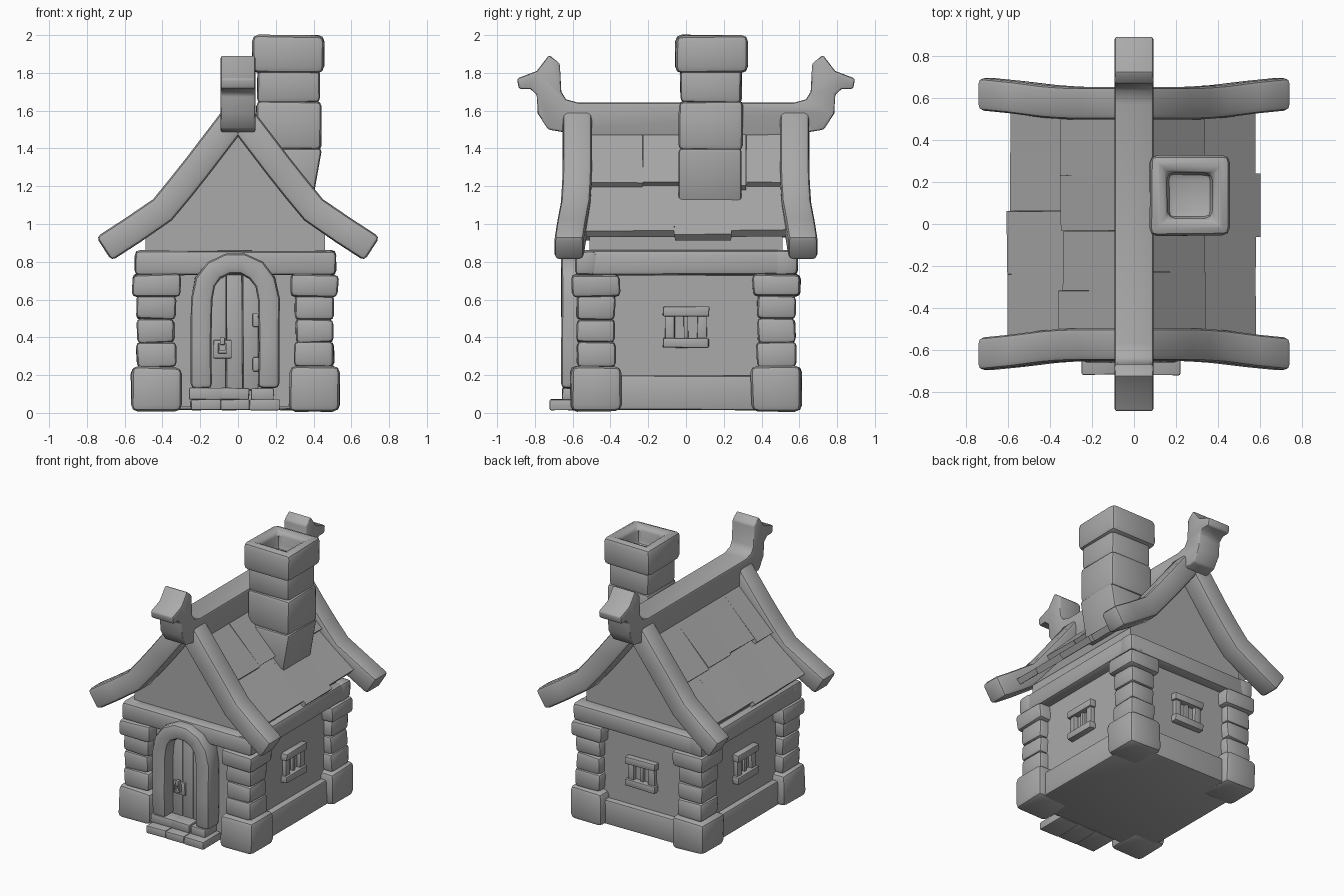
import bpy, bmesh, math, random
from mathutils import Vector, Matrix

if "Cube" in bpy.data.objects:
    bpy.data.objects.remove(bpy.data.objects["Cube"])

random.seed(4)
mat = bpy.data.materials.new("stone grey")
mat.diffuse_color = (0.4, 0.4, 0.4, 1)
mat.use_nodes = True
mat.node_tree.nodes["Principled BSDF"].inputs["Base Color"].default_value = mat.diffuse_color
CX = -0.015  # house body sits slightly left of the ridge


def finish(bm, name, bevel=0.02, jitter=0.0, seg=2):
    """Roughen, round the sharp edges and make an object."""
    for v in bm.verts:
        v.co += Vector([random.uniform(-jitter, jitter) for _ in range(3)])
    bmesh.ops.recalc_face_normals(bm, faces=bm.faces)
    if bevel:
        sharp = [e for e in bm.edges if e.is_manifold and abs(e.calc_face_angle()) > 0.75]
        bmesh.ops.bevel(bm, geom=sharp, offset=bevel, segments=seg, profile=0.5,
                        affect='EDGES', clamp_overlap=True)
    me = bpy.data.meshes.new(name)
    bm.to_mesh(me)
    bm.free()
    me.materials.append(mat)
    ob = bpy.data.objects.new(name, me)
    bpy.context.collection.objects.link(ob)
    bpy.ops.object.select_all(action='DESELECT')
    ob.select_set(True)
    bpy.context.view_layer.objects.active = ob
    bpy.ops.object.shade_smooth_by_angle(angle=math.radians(40))
    return ob


def box(name, x, y, z, bevel=0.02, jitter=0.004, rot=None):
    """Box from (min, max) ranges, optionally moved by a matrix."""
    bm = bmesh.new()
    bmesh.ops.create_cube(bm, size=1)
    for v in bm.verts:
        v.co = Vector([r[0] + (c + 0.5) * (r[1] - r[0]) for c, r in zip(v.co, (x, y, z))])
    if rot:
        bm.transform(rot)
    return finish(bm, name, bevel, jitter)


def prism(name, pts, axis, a, b, bevel=0.0, jitter=0.0):
    """Extrude a 2D profile (u, z) along x or y from a to b."""
    bm = bmesh.new()
    def place(u, z, d):
        return (d, u, z) if axis == 'x' else (u, d, z)
    f = bm.faces.new([bm.verts.new(place(u, z, a)) for u, z in pts])
    ext = bmesh.ops.extrude_face_region(bm, geom=[f])
    shift = Vector(place(0, 0, b - a))
    for v in ext['geom']:
        if isinstance(v, bmesh.types.BMVert):
            v.co += shift
    return finish(bm, name, bevel, jitter)


def sweep(name, path, width, depth, bevel, jitter=0.0):
    """Rectangular bar along an (x, y, z) path lying mainly in the xz plane."""
    bm = bmesh.new()
    P = [Vector(p) for p in path]
    rings = []
    for i, p in enumerate(P):
        t = P[min(i + 1, len(P) - 1)] - P[max(i - 1, 0)]
        n = Vector((-t.z, 0, t.x)).normalized() * width / 2
        d = Vector((0, depth / 2, 0))
        rings.append([bm.verts.new(p + q) for q in (n + d, n - d, -n - d, -n + d)])
    for r, s in zip(rings, rings[1:]):
        for k in range(4):
            bm.faces.new((r[k], r[(k + 1) % 4], s[(k + 1) % 4], s[k]))
    bm.faces.new(rings[0])
    bm.faces.new(rings[-1])
    return finish(bm, name, bevel, jitter)


# walls, plinth and top beams
box("walls", (-0.47, 0.44), (-0.52, 0.52), (0.03, 0.84), 0, 0)
box("plinth", (-0.515, 0.485), (-0.51, 0.56), (0.015, 0.2), 0.015)
for s in (-1, 1):
    box("cross_beam", (-0.545, 0.52), (s * 0.53 - 0.06, s * 0.53 + 0.06), (0.73, 0.86), 0.025)
    xc = CX + s * 0.47
    box("side_beam", (xc - 0.06, xc + 0.06), (-0.58, 0.59), (0.73, 0.86), 0.025)

# corner pillars of stacked stones: (half width, bottom, top)
stones = [(0.133, 0.01, 0.245), (0.104, 0.24, 0.375), (0.1, 0.37, 0.5),
          (0.103, 0.495, 0.625), (0.127, 0.615, 0.735)]
for sx in (-1, 1):
    for sy in (-1, 1):
        px, py = CX + sx * 0.418, sy * 0.478
        for h, a, b in stones:
            box("pillar_stone", (px - h, px + h), (py - h, py + h), (a, b),
                0.035 if h > 0.13 else 0.025, 0.006)

# gable body under the roof
half = [(0.475, 0.8), (0.475, 0.95), (0.40, 1.02), (0.21, 1.25), (0.0, 1.5)]
prism("gable", [(x + CX * (z < 1), z) for x, z in half]
      + [(-x + CX * (z < 1), z) for x, z in half[-2::-1]], 'y', -0.51, 0.51)

# roof planks in two overlapping rows per side
rows = [((0.03, 1.53), (0.35, 1.205)), ((0.26, 1.25), (0.595, 0.95))]
cuts = [[-0.56, -0.23, 0.03, 0.32, 0.56], [-0.56, -0.34, -0.06, 0.24, 0.56]]
for s in (-1, 1):
    for (top, low), ys in zip(rows, cuts):
        for a, b in zip(ys, ys[1:]):
            p, q = Vector(top), Vector(low)
            d = (q - p).normalized()
            q = q + d * random.uniform(-0.025, 0.015)
            n = Vector((d.y, -d.x)) * 0.045
            lift = -n * random.uniform(0, 0.15)
            pts = [p, q + lift, q + n + lift, p + n]
            prism("roof_plank", [(s * v.x, v.y) for v in pts], 'y', a * s, b * s, 0, 0.003)

# curved bargeboards on both gables
for sy in (-1, 1):
    for sx in (-1, 1):
        path = [(0.71, 0.62, 0.868), (0.56, 0.605, 0.965), (0.40, 0.585, 1.075),
                (0.305, 0.578, 1.19), (0.21, 0.575, 1.31), (0.0, 0.575, 1.585)]
        sweep("bargeboard", [(sx * x, sy * y, z) for x, y, z in path], 0.15, 0.155, 0.025)

# ridge beam with carved animal heads at both ends
head = [(0.57, 1.642), (0.635, 1.66), (0.66, 1.70), (0.668, 1.85), (0.725, 1.895),
        (0.79, 1.81), (0.895, 1.77), (0.885, 1.715), (0.825, 1.715), (0.79, 1.685),
        (0.785, 1.585), (0.73, 1.50), (0.66, 1.488), (0.57, 1.468)]
prism("ridge_beam", head + [(-y, z) for y, z in head[::-1]], 'x', -0.092, 0.092, 0.012)

# chimney: tapered foot, two stones and a hollow cap
prism("chimney_foot", [(0.11, 1.09), (0.39, 1.09), (0.445, 1.40), (0.105, 1.40)],
      'y', -0.04, 0.295, 0.02)
box("chimney_stone", (0.095, 0.44), (-0.038, 0.303), (1.39, 1.65), 0.028, 0.005)
box("chimney_stone", (0.105, 0.435), (-0.03, 0.293), (1.64, 1.82), 0.025, 0.005)
bm = bmesh.new()
bmesh.ops.create_cube(bm, size=1)
for v in bm.verts:
    v.co = Vector((0.265 + v.co.x * 0.38, 0.135 + v.co.y * 0.38, 1.9 + v.co.z * 0.2))
top = [f for f in bm.faces if f.normal.z > 0.9]
bmesh.ops.inset_region(bm, faces=top, thickness=0.115)
hole = bmesh.ops.extrude_face_region(bm, geom=top)
bmesh.ops.delete(bm, geom=top, context='FACES')
for v in hole['geom']:
    if isinstance(v, bmesh.types.BMVert):
        v.co.z -= 0.14
finish(bm, "chimney_cap", 0.035, 0.004)

# door: planks, arch, hinges and handle
for i in range(3):
    a = -0.145 + i * 0.085
    box("door_plank", (a, a + 0.083), (-0.56, -0.5), (0.12, 0.76), 0.006, 0.002)
arch = [(-0.193, -0.59, 0.13), (-0.195, -0.59, 0.35), (-0.193, -0.59, 0.60)]
arch += [(CX - 0.178 * math.cos(t), -0.59, 0.615 + 0.178 * math.sin(t))
         for t in [math.pi * k / 7 for k in range(1, 7)]]
arch += [(0.163, -0.59, 0.60), (0.165, -0.59, 0.35), (0.163, -0.59, 0.13)]
sweep("door_arch", arch, 0.112, 0.14, 0.025, 0.003)
for z in (0.22, 0.455):
    box("hinge", (0.078, 0.112), (-0.585, -0.55), (z, z + 0.075), 0.006, 0)
box("handle_plate", (-0.13, -0.035), (-0.575, -0.55), (0.29, 0.385), 0.006, 0.002)
for x, z in (((-0.105, -0.095), (0.32, 0.37)), ((-0.07, -0.06), (0.32, 0.37)),
             ((-0.105, -0.06), (0.315, 0.33)), ((-0.095, -0.07), (0.36, 0.40))):
    box("handle_ring", x, (-0.6, -0.57), z, 0.003, 0)

# front steps
for k, (a, b) in enumerate(((-0.25, -0.09), (-0.09, 0.06), (0.06, 0.22))):
    box("lower_step", (a, b), (-0.72, -0.5), (0.015, 0.072), 0.007, 0.002)
    e = 0.03 * (k == 0) - 0.03 * (k == 2)
    box("upper_step", (a - e * 0.3, b + e), (-0.655, -0.5), (0.07, 0.132), 0.007, 0.002)

# windows on the right, left and back walls
spots = [((0.44, 0, 0), 90), ((-0.47, 0, 0), -90), ((CX, 0.52, 0), 180)]
for loc, ang in spots:
    m = Matrix.Translation(loc) @ Matrix.Rotation(math.radians(ang), 4, 'Z')
    for z in (0.345, 0.51):
        box("window_rail", (-0.122, 0.122), (-0.045, 0.02), (z, z + 0.052), 0.007, 0.003, m)
    for x in (-0.085, 0.085):
        box("window_post", (x - 0.025, x + 0.025), (-0.03, 0.02), (0.38, 0.53), 0.006, 0.003, m)
    box("window_bar", (-0.012, 0.012), (-0.02, 0.02), (0.38, 0.53), 0.004, 0.001, m)
